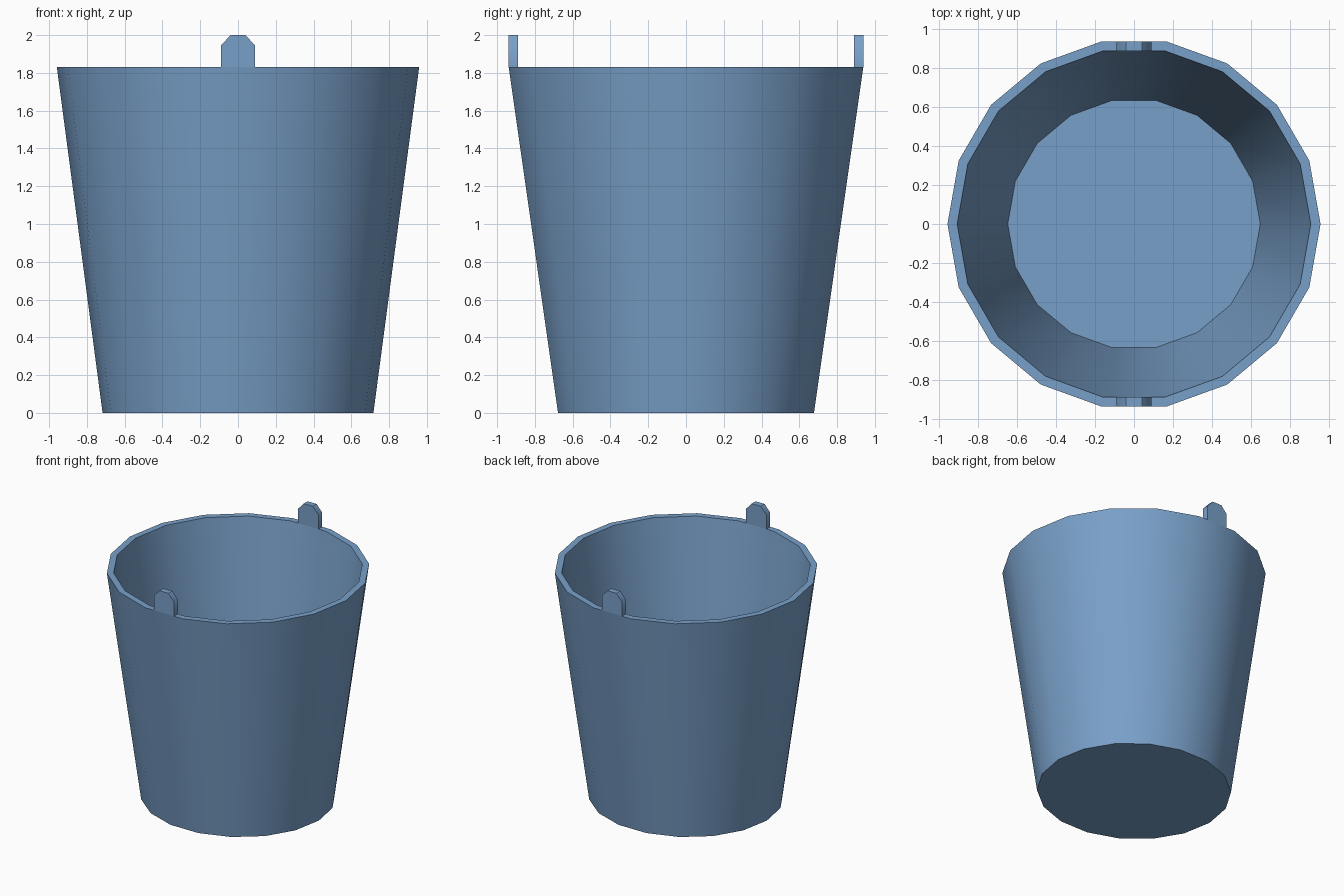
import bpy, bmesh
from math import cos, sin, pi, radians

if "Cube" in bpy.data.objects:
    bpy.data.objects.remove(bpy.data.objects["Cube"])

SIDES = 18
RIM_Z = 1.83

steel = bpy.data.materials.new("blue_steel")
steel.diffuse_color = (0.19, 0.35, 0.58, 1.0)
steel.use_nodes = True
steel.node_tree.nodes["Principled BSDF"].inputs["Base Color"].default_value = steel.diffuse_color


def make_object(name, bm, smooth_angle):
    bmesh.ops.recalc_face_normals(bm, faces=bm.faces)
    mesh = bpy.data.meshes.new(name)
    bm.to_mesh(mesh)
    bm.free()
    mesh.materials.append(steel)
    obj = bpy.data.objects.new(name, mesh)
    bpy.context.collection.objects.link(obj)
    bpy.context.view_layer.objects.active = obj
    obj.select_set(True)
    bpy.ops.object.shade_smooth_by_angle(angle=radians(smooth_angle))
    obj.select_set(False)


def ring(bm, rx, ry, z):
    return [bm.verts.new((rx * cos(2 * pi * i / SIDES), ry * sin(2 * pi * i / SIDES), z))
            for i in range(SIDES)]


# Bucket body: tapered outer wall, flat rim, inner wall and inner floor
bm = bmesh.new()
rings = [ring(bm, *r) for r in (
    (0.717, 0.688, 0.0),      # outer base
    (0.959, 0.953, RIM_Z),    # outer rim
    (0.909, 0.904, RIM_Z),    # inner rim
    (0.649, 0.645, 0.05),     # inner floor
)]
for a, b in zip(rings, rings[1:]):
    for i in range(SIDES):
        j = (i + 1) % SIDES
        bm.faces.new((a[i], a[j], b[j], b[i]))
bm.faces.new(rings[0])
bm.faces.new(rings[-1])
make_object("bucket_body", bm, 35)

# Handle lugs: chamfered tabs standing on the front and back of the rim
LUG = [(-0.09, RIM_Z), (0.09, RIM_Z), (0.09, 1.945),
       (0.04, 2.0), (-0.04, 2.0), (-0.09, 1.945)]
for name, side in (("front_lug", -1), ("back_lug", 1)):
    bm = bmesh.new()
    face = bm.faces.new([bm.verts.new((x, side * 0.89, z)) for x, z in LUG])
    ext = bmesh.ops.extrude_face_region(bm, geom=[face], use_keep_orig=True)
    moved = [v for v in ext["geom"] if isinstance(v, bmesh.types.BMVert)]
    bmesh.ops.translate(bm, verts=moved, vec=(0, side * 0.0485, 0))
    make_object(name, bm, 45)
